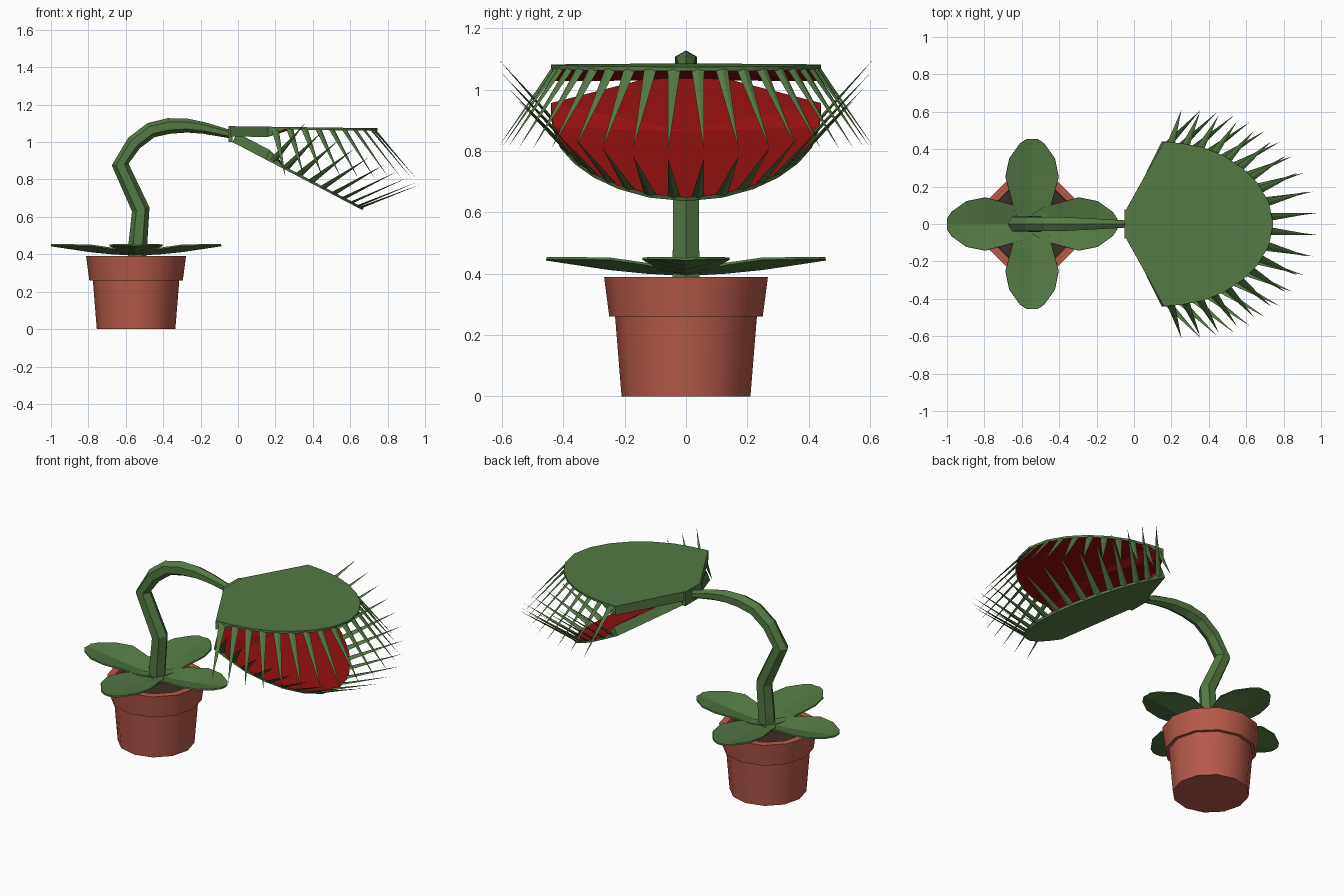
import bpy, bmesh, math
from mathutils import Matrix, Vector

if "Cube" in bpy.data.objects:
    bpy.data.objects.remove(bpy.data.objects["Cube"])

CX = -0.545  # pot axis


def material(name, rgb):
    m = bpy.data.materials.new(name)
    m.diffuse_color = (*rgb, 1)
    m.use_nodes = True
    m.node_tree.nodes["Principled BSDF"].inputs["Base Color"].default_value = m.diffuse_color
    return m


GREEN = material("plant_green", (0.09, 0.19, 0.06))
RED = material("trap_red", (0.30, 0.005, 0.006))
CLAY = material("clay", (0.47, 0.10, 0.07))
SOIL = material("soil", (0.045, 0.027, 0.018))


def finish(bm, name, mats):
    bmesh.ops.recalc_face_normals(bm, faces=bm.faces)
    me = bpy.data.meshes.new(name)
    bm.to_mesh(me)
    bm.free()
    for m in mats:
        me.materials.append(m)
    ob = bpy.data.objects.new(name, me)
    bpy.context.collection.objects.link(ob)
    return ob


def skin(bm, rings):
    """Bridge closed rings of points and cap both ends."""
    vs = [[bm.verts.new(p) for p in r] for r in rings]
    n = len(vs[0])
    for a, b in zip(vs, vs[1:]):
        for i in range(n):
            j = (i + 1) % n
            bm.faces.new((a[i], a[j], b[j], b[i]))
    bm.faces.new(vs[0])
    bm.faces.new(vs[-1])


def lathe(name, profile, mat, sides=12):
    bm = bmesh.new()
    skin(bm, [[(CX + r * math.cos(2 * math.pi * i / sides),
                r * math.sin(2 * math.pi * i / sides), z) for i in range(sides)]
              for r, z in profile])
    return finish(bm, name, [mat])


# Pot with rim, and soil inside
pot = lathe("pot", [(.21, 0), (.231, .26), (.25, .26), (.267, .39),
                    (.225, .39), (.218, .34)], CLAY)
pot.data.polygons.foreach_set("use_smooth", [True] * len(pot.data.polygons))
bpy.context.view_layer.objects.active = pot
pot.select_set(True)
bpy.ops.object.shade_smooth_by_angle(angle=math.radians(40))
lathe("soil", [(.222, .345), (.222, .365)], SOIL)

# Stem: six-sided tapering tube along a bent path (x, z, radius)
path = [(-.54, .36, .05), (-.535, .46, .05), (-.52, .64, .048), (-.63, .88, .045),
        (-.556, .995, .042), (-.465, 1.064, .042), (-.37, 1.086, .042),
        (-.27, 1.088, .037), (-.18, 1.075, .031), (-.04, 1.042, .022)]
rings = []
for k, (x, z, r) in enumerate(path):
    a, b = path[max(k - 1, 0)], path[min(k + 1, len(path) - 1)]
    t = Vector((b[0] - a[0], 0, b[1] - a[1])).normalized()
    n = Vector((t.z, 0, -t.x))
    rings.append([Vector((x, 0, z)) + r * (math.cos(i * math.pi / 3) * n
                  + math.sin(i * math.pi / 3) * Vector((0, 1, 0))) for i in range(6)])
bm = bmesh.new()
skin(bm, rings)
finish(bm, "stem", [GREEN])

# Four base leaves, slightly folded (distance, half width, edge z, middle z)
LEAF = [(0, .05, .404, .398), (.06, .09, .415, .40), (.13, .11, .432, .404),
        (.25, .142, .449, .416), (.35, .122, .45, .431), (.43, .065, .45, .443),
        (.455, .028, .45, .447)]
for q in range(4):
    rot = Matrix.Translation((CX, 0, 0)) @ Matrix.Rotation(q * math.pi / 2, 4, 'Z')
    bm = bmesh.new()
    rows = [[bm.verts.new(rot @ Vector(p)) for p in ((d, -w, e), (d, 0, m), (d, w, e))]
            for d, w, e, m in LEAF]
    for a, b in zip(rows, rows[1:]):
        for i in range(2):
            bm.faces.new((a[i], b[i], b[i + 1], a[i + 1]))
    leaf = finish(bm, f"leaf_{q + 1}", [GREEN])
    sol = leaf.modifiers.new("thickness", 'SOLIDIFY')
    sol.thickness, sol.offset = .008, 0

# Hinge plate between stem and trap
bm = bmesh.new()
bmesh.ops.create_cube(bm, size=1, matrix=Matrix.Translation((-.04, 0, 1.043))
                      @ Matrix.Diagonal((.02, .155, .085, 1)))
finish(bm, "hinge", [GREEN])

# Trap lobes in local space: x from hinge to tip, z = outward
HALF = [(0, .08), (.2, .44), (.29, .432), (.41, .41), (.52, .365), (.62, .30),
        (.70, .22), (.76, .12), (.785, 0)]
OUTLINE = HALF + [(x, -y) for x, y in HALF[-2::-1]]


def lobe(name, mat):
    bm = bmesh.new()
    n = len(OUTLINE)
    top = [bm.verts.new(mat @ Vector((x, y, 0))) for x, y in OUTLINE]
    # deep walls along the straight sides, thin lip along the curved rim
    low = [bm.verts.new(mat @ Vector((x, y, -.055 if x < .21 else -.014)))
           for x, y in OUTLINE]
    mid = bm.verts.new(mat @ Vector((.32, 0, -.014)))
    bm.faces.new(top)
    for i in range(n):
        j = (i + 1) % n
        bm.faces.new((top[i], top[j], low[j], low[i]))
        bm.faces.new((low[i], low[j], mid)).material_index = 1  # red inside
    finish(bm, name, [GREEN, RED])


def rim_point(t):
    """Point at fraction t of the curved rim, corner to corner."""
    pts = [Vector(p) for p in OUTLINE[1:-1]]
    lens = [(b - a).length for a, b in zip(pts, pts[1:])]
    s = t * sum(lens)
    for a, b, l in zip(pts, pts[1:], lens):
        if s <= l:
            return a.lerp(b, s / l)
        s -= l
    return pts[-1]


def spikes(name, mat, count=20):
    bm = bmesh.new()
    for i in range(count):
        p = rim_point((i + .5) / count)
        out = Vector((p.x * .6, p.y, 0)).normalized()
        side = Vector((-out.y, out.x, 0))
        base = Vector((p.x, p.y, -.007)) - out * .008
        flat = Vector((out.x, out.y, .8)).normalized()
        tip = base + out * (.175 + .055 * p.x / .785) + Vector((0, 0, -.26))
        ring = [bm.verts.new(mat @ (base + o)) for o in
                (side * .021, flat * .006, side * -.021, flat * -.006)]
        end = bm.verts.new(mat @ tip)
        bm.faces.new(ring)
        for k in range(4):
            bm.faces.new((ring[k], ring[(k + 1) % 4], end))
    finish(bm, name, [GREEN])


UPPER = Matrix.Translation((-.04, 0, 1.085)) @ Matrix.Rotation(math.radians(.8), 4, 'Y')
LOWER = (Matrix.Translation((-.03, 0, 1.0)) @ Matrix.Rotation(math.radians(27.6), 4, 'Y')
         @ Matrix.Diagonal((1, 1, -1, 1)))
for label, mat in (("upper", UPPER), ("lower", LOWER)):
    lobe(label + "_lobe", mat)
    spikes(label + "_spikes", mat)
